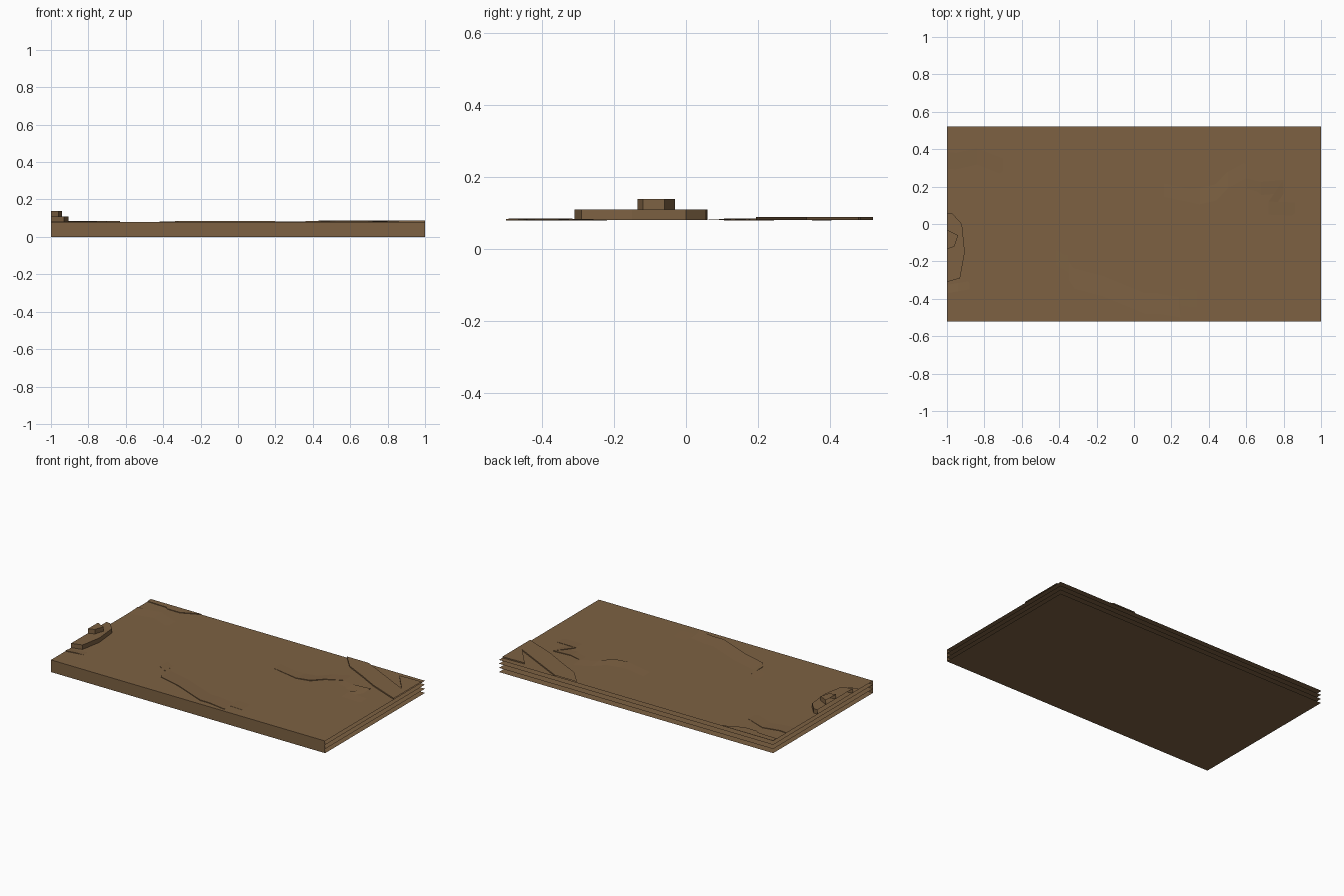
import bpy, bmesh, math

cube = bpy.data.objects.get("Cube")
if cube:
    bpy.data.objects.remove(cube, do_unlink=True)

W, D = 1.0, 0.52      # half length and half depth
GROUND = 0.08         # height of the main surface
STEP = 0.0275         # spacing between layers

earth = bpy.data.materials.new("earth_brown")
earth.use_nodes = True
colour = (0.205, 0.12, 0.055, 1)
earth.diffuse_color = colour
earth.node_tree.nodes["Principled BSDF"].inputs["Base Color"].default_value = colour


def finish(name, bm):
    mesh = bpy.data.meshes.new(name)
    bm.to_mesh(mesh)
    bm.free()
    mesh.materials.append(earth)
    obj = bpy.data.objects.new(name, mesh)
    bpy.context.scene.collection.objects.link(obj)
    return obj


def quad(name, corners):
    bm = bmesh.new()
    bm.faces.new([bm.verts.new(c) for c in corners])
    return finish(name, bm)


def on_border(a, b):
    return (abs(a[0]) == W and a[0] == b[0]) or (a[1] == D and b[1] == D)


def terrace(name, outline, low, high):
    """Flat raised sheet with walls, left open along the map border."""
    bm = bmesh.new()
    top = [bm.verts.new((x, y, high)) for x, y in outline]
    foot = [bm.verts.new((x, y, low)) for x, y in outline]
    cap = bm.faces.new(top)
    n = len(outline)
    for i in range(n):
        j = (i + 1) % n
        if not on_border(outline[i], outline[j]):
            bm.faces.new((top[j], top[i], foot[i], foot[j]))
    cap.normal_update()
    if cap.normal.z < 0:
        bmesh.ops.reverse_faces(bm, faces=bm.faces[:])
    bmesh.ops.triangulate(bm, faces=[cap])
    return finish(name, bm)


def scarp(name, line, back, height=0.005):
    """Small ridge: a steep face along the line, sloping away behind it."""
    bm = bmesh.new()
    n = len(line)
    rows = []
    for i, (x, y) in enumerate(line):
        at_edge = abs(x) == W or y == D
        lift = height * (1 if at_edge else max(0.25, math.sin(math.pi * i / (n - 1))))
        bx = max(-W, min(W, x))
        by = max(-D, min(D, y + back))
        rows.append([bm.verts.new(p) for p in (
            (x, y, GROUND - 0.001), (x, y, GROUND + lift), (bx, by, GROUND - 0.0005))])
    for a, b in zip(rows, rows[1:]):
        for k in range(2):
            bm.faces.new((a[k], b[k], b[k + 1], a[k + 1]))
    # make the slopes face upward
    for f in bm.faces:
        f.normal_update()
        if f.normal.z < 0:
            f.normal_flip()
    return finish(name, bm)


# Stacked sheets, open at the sides and back
quad("bottom_sheet", [(-W, D, 0), (W, D, 0), (W, -D, 0), (-W, -D, 0)])
for name, z in (("lower_sheet", STEP), ("middle_sheet", 2 * STEP), ("ground_sheet", GROUND)):
    quad(name, [(-W, -D, z), (W, -D, z), (W, D, z), (-W, D, z)])

# Solid wall along the front
quad("front_wall", [(-W, -D, 0), (W, -D, 0), (W, -D, GROUND), (-W, -D, GROUND)])

# Stepped hill on the right edge
terrace("hill_base", [(-W, .06), (-.97, .055), (-.92, 0), (-.905, -.15),
                      (-.93, -.29), (-W, -.31)], GROUND, 4 * STEP - .001)
terrace("hill_top", [(-W, -.03), (-.94, -.06), (-.96, -.12), (-W, -.135)],
        4 * STEP - .001, 5 * STEP + .001)

# Raised strip across the back left corner
terrace("corner_terrace", [(.43, D), (.52, .42), (.67, .345), (.79, .28), (W, .195),
                           (W, .485), (.84, .48), (.96, .335), (.59, D)],
        GROUND, GROUND + .008)

# Bank in the back right corner
terrace("corner_bank", [(-W, .485), (-.86, .48), (-.84, .465), (-.75, .465),
                        (-.63, D), (-W, D)], GROUND, GROUND + .004)

# Low scarps on the surface
scarp("front_scarp", [(-.42, -.22), (-.35, -.26), (-.35, -.3), (-.32, -.345), (-.17, -.385),
                      (.06, -.48), (.13, -.48), (.25, -.5), (.24, -.44), (.34, -.445)], .12)
scarp("middle_scarp", [(.16, .145), (.35, .105), (.44, .125), (.5, .19), (.6, .245)], .1)
scarp("left_scarp", [(.6, .245), (.68, .225), (.8, .235), (.72, .12), (.86, .115)], -.08)
scarp("back_scarp", [(-W, .385), (-.95, .38), (-.84, .405), (-.7, .35)], -.1, .004)
scarp("edge_scarp", [(-W, -.37), (-.94, -.36), (-.88, -.35)], .05, .004)
